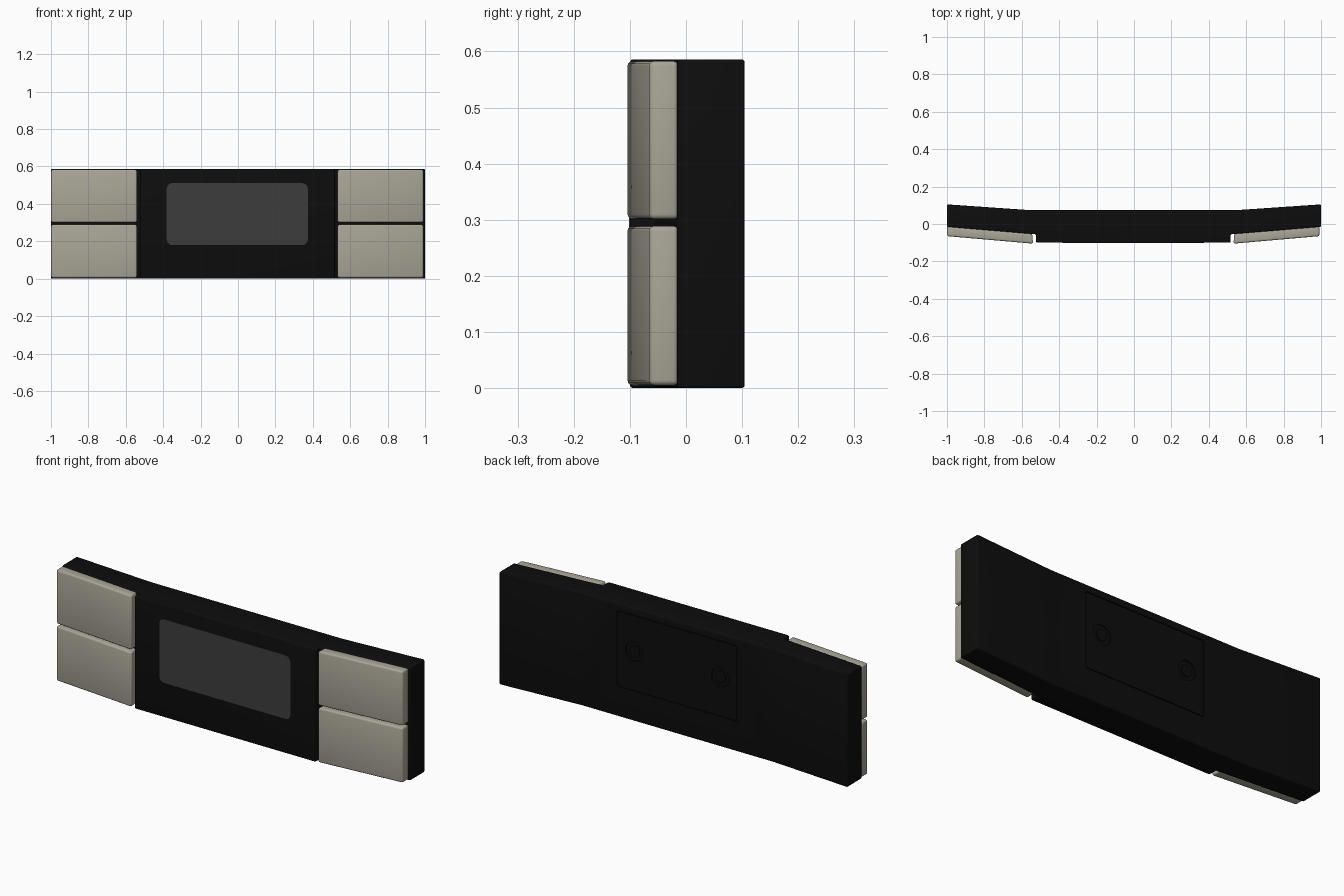
import bpy, bmesh, math

if "Cube" in bpy.data.objects:
    bpy.data.objects.remove(bpy.data.objects["Cube"])

CX = -0.004   # the face layout sits a hair left of centre


def material(name, rgb):
    m = bpy.data.materials.new(name)
    m.diffuse_color = (*rgb, 1)
    m.use_nodes = True
    m.node_tree.nodes["Principled BSDF"].inputs["Base Color"].default_value = m.diffuse_color
    return m


BLACK = material("matte_black", (0.004, 0.004, 0.004))
BEIGE = material("warm_beige", (0.40, 0.38, 0.31))
GREY = material("screen_grey", (0.046, 0.046, 0.046))


def prism(name, pts, lo, hi, mat, axis='z', bevel=0, segs=3):
    """Extrude an outline: xy points along z, or xz points along y."""
    def place(p, h):
        return (p[0], p[1], h) if axis == 'z' else (p[0], h, p[1])
    bm = bmesh.new()
    a = [bm.verts.new(place(p, lo)) for p in pts]
    b = [bm.verts.new(place(p, hi)) for p in pts]
    bm.faces.new(a)
    bm.faces.new(b)
    for i in range(len(pts)):
        j = (i + 1) % len(pts)
        bm.faces.new((a[i], a[j], b[j], b[i]))
    bmesh.ops.recalc_face_normals(bm, faces=bm.faces)
    if bevel:
        edges = [e for e in bm.edges if e.calc_face_angle(0) > 0.3]
        bmesh.ops.bevel(bm, geom=edges, offset=bevel, segments=segs,
                        profile=0.5, affect='EDGES', clamp_overlap=True)
    me = bpy.data.meshes.new(name)
    bm.to_mesh(me)
    bm.free()
    me.materials.append(mat)
    ob = bpy.data.objects.new(name, me)
    bpy.context.collection.objects.link(ob)
    return ob


def rounded(x0, x1, z0, z1, r, n=6):
    pts = []
    for k, (cx, cz) in enumerate([(x1 - r, z1 - r), (x0 + r, z1 - r),
                                  (x0 + r, z0 + r), (x1 - r, z0 + r)]):
        for i in range(n + 1):
            t = math.pi / 2 * (k + i / n)
            pts.append((cx + r * math.cos(t), cz + r * math.sin(t)))
    return pts


def circle(x, z, r, n=32):
    return [(x + r * math.cos(2 * math.pi * i / n), z + r * math.sin(2 * math.pi * i / n))
            for i in range(n)]


def activate(ob):
    bpy.ops.object.select_all(action='DESELECT')
    ob.select_set(True)
    bpy.context.view_layer.objects.active = ob


def cut(ob, cutter):
    mod = ob.modifiers.new("cut", 'BOOLEAN')
    mod.object = cutter
    mod.solver = 'EXACT'
    activate(ob)
    bpy.ops.object.modifier_apply(modifier=mod.name)


# Bent body with a stepped front
body = prism("body", [
    (-1, 0.105), (CX - 0.55, 0.074), (CX + 0.55, 0.074), (1, 0.105),
    (1, -0.015), (CX + 0.52, -0.055), (CX + 0.52, -0.1),
    (CX - 0.52, -0.1), (CX - 0.52, -0.055), (-1, -0.015)],
    0, 0.586, BLACK, bevel=0.006)

# Rear hatch: a recess in the body, filled by a plate with a narrow seam
recess = prism("hatch_cutter", rounded(-0.345, 0.345, 0.155, 0.55, 0.008), 0.064, 0.1, BLACK, 'y')
cut(body, recess)
hatch = prism("rear_hatch", rounded(-0.341, 0.341, 0.159, 0.546, 0.006), 0.060, 0.074, BLACK, 'y')
helpers = [recess]

# Two screws sunk in holes through the hatch
for side, label in ((-1, "a"), (1, "b")):
    x = side * 0.247
    hole = prism("hole_cutter", circle(x, 0.36, 0.05), 0.066, 0.1, BLACK, 'y')
    cut(hatch, hole)
    helpers.append(hole)
    prism("screw_" + label, circle(x, 0.36, 0.03), 0.06, 0.072, BLACK, 'y')

for h in helpers:
    bpy.data.objects.remove(h)

# Front screen plate
prism("screen", rounded(CX - 0.377, CX + 0.377, 0.18, 0.511, 0.03), -0.102, -0.096, GREY, 'y')

# Four angled pads
for s, side in ((-1, "left"), (1, "right")):
    for z0, z1, level in ((0.005, 0.289, "lower"), (0.301, 0.583, "upper")):
        pts = [(0.536, -0.105), (0.995, -0.065), (0.995, -0.013), (0.540, -0.052)]
        prism(f"{side}_{level}_pad", [(CX + s * x, y) for x, y in pts],
              z0, z1, BEIGE, bevel=0.009)

# Smooth rounded edges, keep corners crisp
for ob in list(bpy.context.collection.objects):
    activate(ob)
    bpy.ops.object.shade_smooth_by_angle(angle=math.radians(35))
